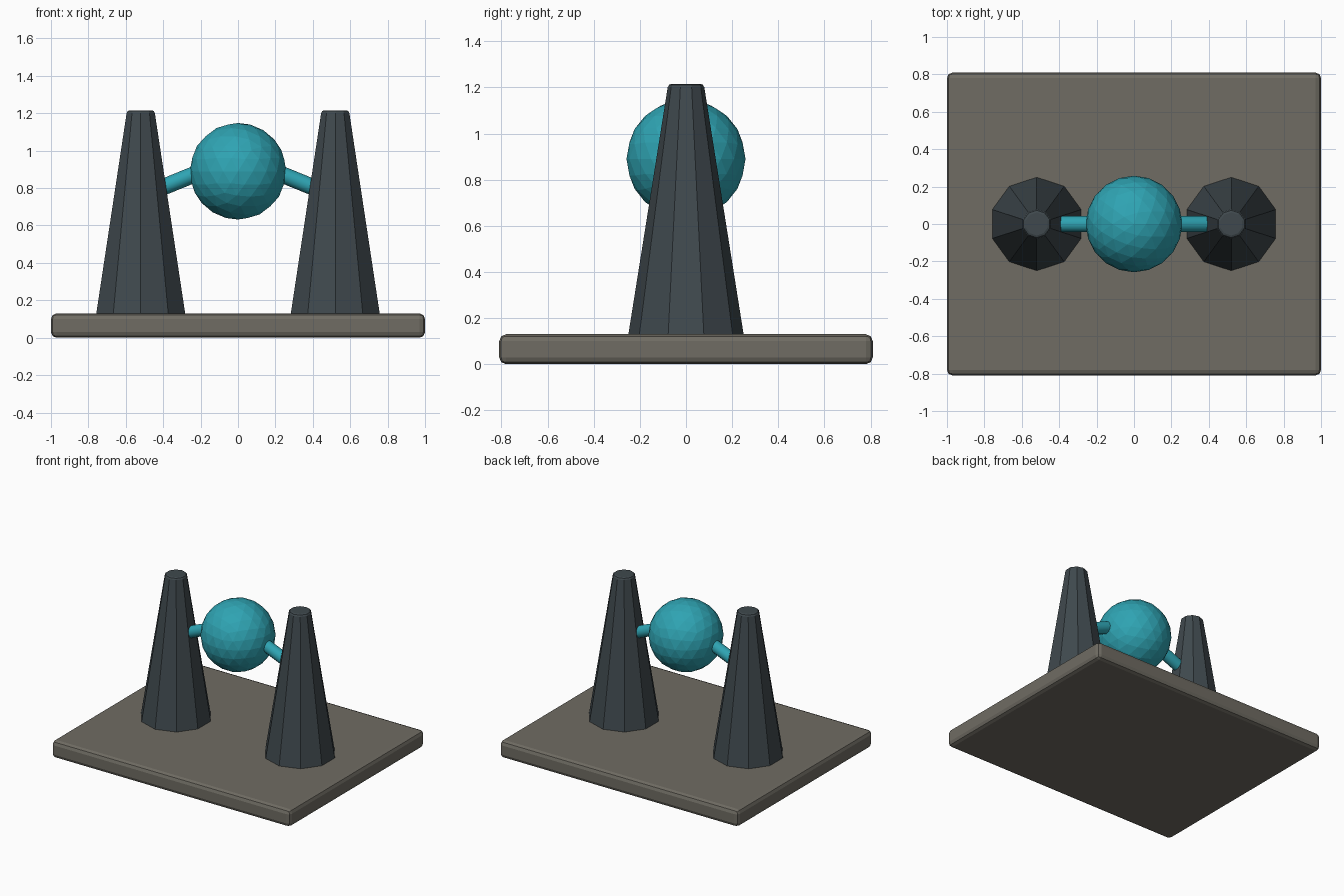
import bpy
from math import atan2, pi
from mathutils import Vector

if "Cube" in bpy.data.objects:
    bpy.data.objects.remove(bpy.data.objects["Cube"])


def material(name, rgb):
    m = bpy.data.materials.new(name)
    m.diffuse_color = (*rgb, 1)
    m.use_nodes = True
    m.node_tree.nodes["Principled BSDF"].inputs["Base Color"].default_value = m.diffuse_color
    return m


stone = material("stone", (0.16, 0.15, 0.125))
slate = material("slate", (0.05, 0.066, 0.075))
teal = material("teal", (0.028, 0.37, 0.45))


def finish(name, mat, bevel=0, segments=2):
    ob = bpy.context.object
    ob.name = name
    ob.data.materials.append(mat)
    if bevel:
        bpy.ops.object.transform_apply(location=False, rotation=False, scale=True)
        mod = ob.modifiers.new("bevel", 'BEVEL')
        mod.width = bevel
        mod.segments = segments
        mod.limit_method = 'ANGLE'
        mod.angle_limit = 0.8
    return ob


# Base slab with rounded edges
bpy.ops.mesh.primitive_cube_add(size=1, location=(0, 0, 0.065))
bpy.context.object.scale = (2, 1.62, 0.13)
finish("base", stone, 0.03)

# Floating faceted orb
bpy.ops.mesh.primitive_ico_sphere_add(subdivisions=3, radius=0.258, location=(0, 0, 0.89))
finish("orb", teal)

for side, label in ((-1, "left"), (1, "right")):
    # Tapered ten-sided pillar
    bpy.ops.mesh.primitive_cone_add(vertices=10, radius1=0.252, radius2=0.077,
                                    depth=1.1, location=(side * 0.52, 0, 0.666))
    finish(label + "_pillar", slate, 0.015)

    # Sloping rod from the orb into the pillar
    a, b = Vector((side * 0.2, 0, 0.887)), Vector((side * 0.43, 0, 0.793))
    d = b - a
    bpy.ops.mesh.primitive_cylinder_add(vertices=12, radius=0.044, depth=d.length,
                                        location=(a + b) / 2,
                                        rotation=(0, atan2(d.x, d.z), 0))
    finish(label + "_rod", teal)
    bpy.ops.object.shade_smooth_by_angle(angle=pi / 5)
